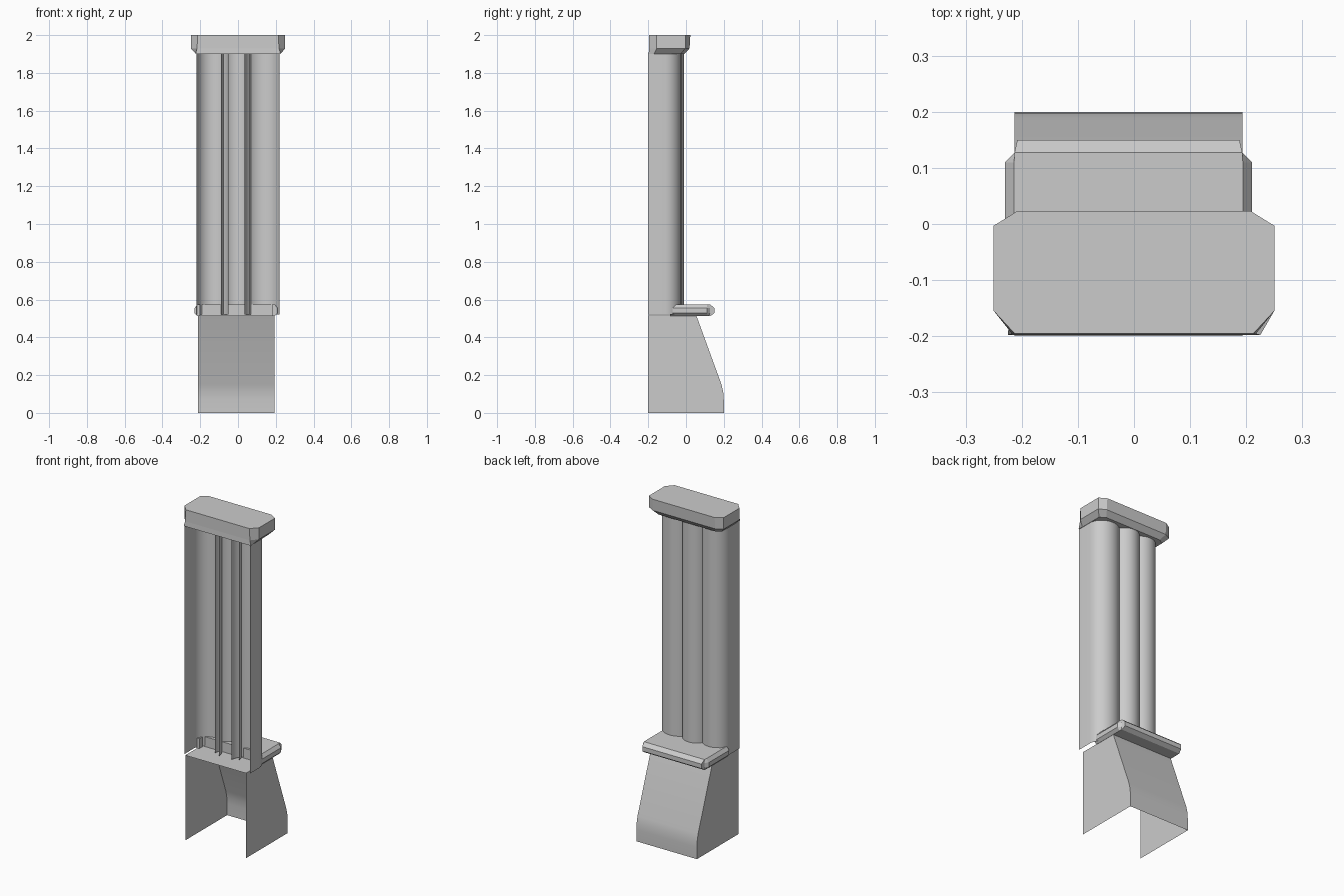
import bpy, bmesh, math

if "Cube" in bpy.data.objects:
    bpy.data.objects.remove(bpy.data.objects["Cube"])

CX = -0.01  # plinth and ledge sit slightly left of the cap


def make(name, verts, faces, smooth=None, fix=True):
    me = bpy.data.meshes.new(name)
    me.from_pydata(verts, [], faces)
    if fix:
        bm = bmesh.new()
        bm.from_mesh(me)
        bmesh.ops.recalc_face_normals(bm, faces=bm.faces)
        bm.to_mesh(me)
        bm.free()
    ob = bpy.data.objects.new(name, me)
    bpy.context.collection.objects.link(ob)
    if smooth:
        bpy.ops.object.select_all(action='DESELECT')
        ob.select_set(True)
        bpy.context.view_layer.objects.active = ob
        bpy.ops.object.shade_smooth_by_angle(angle=math.radians(smooth))
    return ob


def loft(name, rings):
    """Closed solid through rings of (x, y) points at given heights."""
    n = len(rings[0][1])
    verts = [(x, y, z) for z, pts in rings for x, y in pts]
    faces = [(k * n + i, k * n + (i + 1) % n, (k + 1) * n + (i + 1) % n, (k + 1) * n + i)
             for k in range(len(rings) - 1) for i in range(n)]
    faces += [tuple(reversed(range(n))), tuple(range((len(rings) - 1) * n, len(rings) * n))]
    return make(name, verts, faces)


def mirrored(half, cx=0.0):
    """Full outline from the right-hand half."""
    return [(cx + x, y) for x, y in half] + [(cx - x, y) for x, y in reversed(half)]


# Plinth: sloping front, sides and top, open at the back and bottom
prof = [(0.2, 0), (0.2, 0.07), (0.197, 0.11), (0.188, 0.15), (0.055, 0.515), (-0.2, 0.515)]
n = len(prof)
verts = [(CX + s * 0.203, y, z) for s in (1, -1) for y, z in prof]
verts += [(CX + s * 0.203, -0.2, 0) for s in (1, -1)]
faces = [(i, i + 1, n + i + 1, n + i) for i in range(n - 1)]
faces += [tuple(range(n)) + (2 * n,), tuple(range(n, 2 * n)) + (2 * n + 1,)]
make("plinth", verts, faces, 30)

# Ledge: chamfered moulding wrapping the foot of the shaft
notch = [(0.19, -0.045), (0.19, -0.085)]
wide = mirrored(notch + [(0.22, -0.085), (0.22, 0.11), (0.203, 0.127), (0.198, 0.15)], CX)
slim = mirrored(notch + [(0.204, -0.085), (0.204, 0.11), (0.203, 0.12), (0.203, 0.127)], CX)
loft("ledge", [(0.512, slim), (0.528, wide), (0.555, wide), (0.575, slim)])


# Shaft: three overlapping curved sheets, open at the back
def lobe(name, cx, rx, cy, ry, wall=0):
    pts = [(cx + rx * math.cos(math.pi * i / 20), cy + ry * math.sin(math.pi * i / 20))
           for i in range(21)]
    if wall > 0:
        pts.insert(0, (cx + rx, -0.2))
    if wall < 0:
        pts.append((cx - rx, -0.2))
    m = len(pts)
    verts = [(x, y, z) for z in (0.52, 1.905) for x, y in pts]
    make(name, verts, [(i + 1, i, m + i, m + i + 1) for i in range(m - 1)], 40, False)


lobe("shaft_left", -0.135, 0.085, -0.11, 0.085, -1)
lobe("shaft_middle", -0.01, 0.08, -0.09, 0.08)
lobe("shaft_right", 0.1275, 0.0925, -0.11, 0.085, 1)

# Cap: chamfered slab tapering in beneath
top = mirrored([(0.213, -0.195), (0.25, -0.155), (0.25, -0.003), (0.208, 0.023)])
low = mirrored([(0.225, -0.198), (0.222, -0.17), (0.222, -0.03), (0.19, -0.008)])
mid = mirrored([(0.217, -0.196), (0.25, -0.155), (0.25, -0.003), (0.208, 0.019)])
loft("cap", [(1.9, low), (1.93, mid), (2.0, top)])
